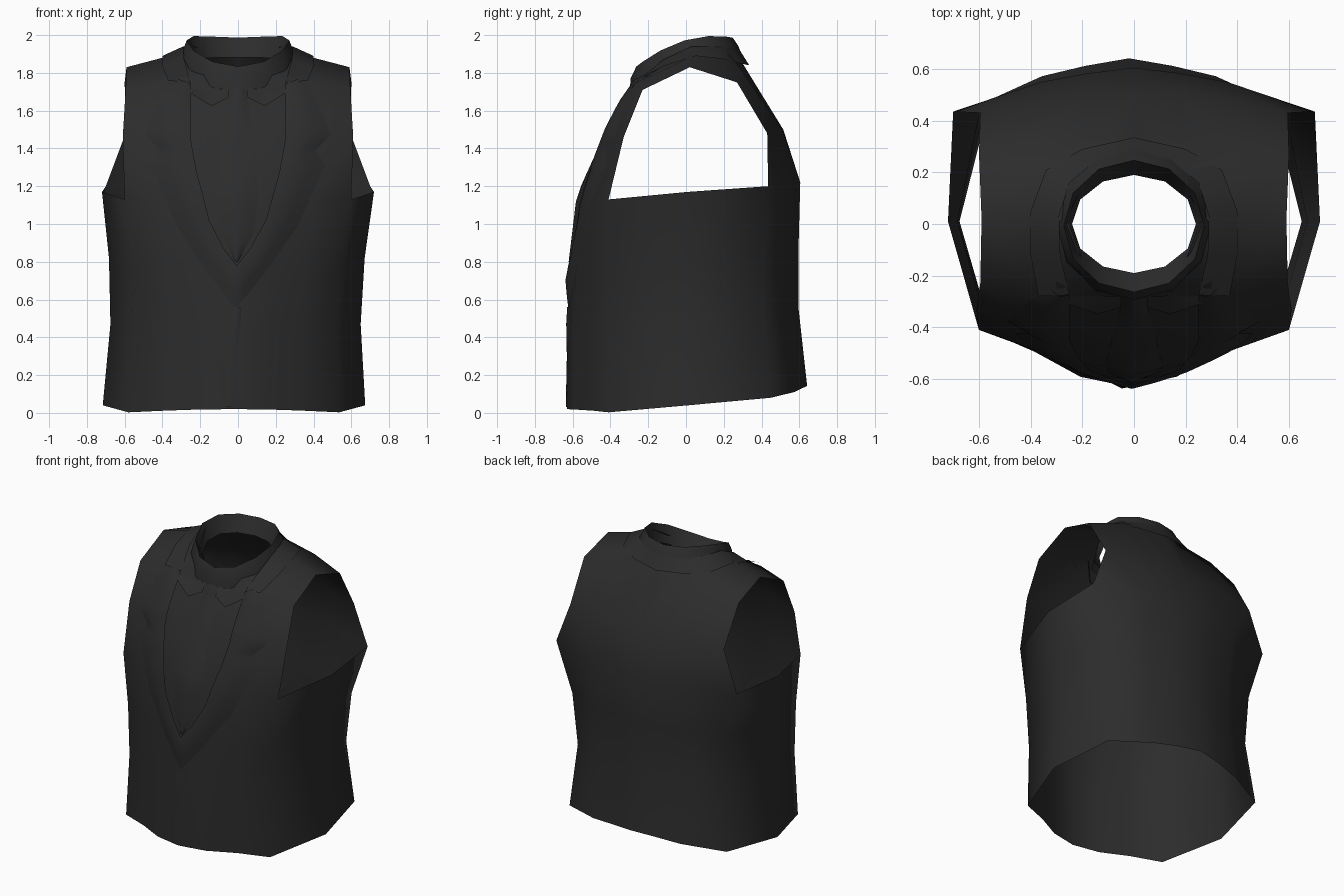
import bpy, bmesh, math
from mathutils import Vector
from mathutils.bvhtree import BVHTree

if "Cube" in bpy.data.objects:
    bpy.data.objects.remove(bpy.data.objects["Cube"])

cloth = bpy.data.materials.new("charcoal cloth")
cloth.diffuse_color = (0.025, 0.025, 0.025, 1)
cloth.use_nodes = True
cloth.node_tree.nodes["Principled BSDF"].inputs["Base Color"].default_value = cloth.diffuse_color


def grid(bm, rows, mirror=True):
    """Skin rows of points with quads, optionally on both sides."""
    for s in ((1, -1) if mirror else (1,)):
        vs = [[bm.verts.new((s * p[0], p[1], p[2])) for p in r] for r in rows]
        for a, b in zip(vs, vs[1:]):
            for i in range(len(a) - 1):
                bm.faces.new((a[i], a[i + 1], b[i + 1], b[i]))


def finish(bm, name, angle=60):
    """Weld, face outwards, add the slight sideways lean and smooth."""
    bmesh.ops.remove_doubles(bm, verts=bm.verts, dist=0.002)
    bmesh.ops.recalc_face_normals(bm, faces=bm.faces)
    centre = Vector((0, 0, 1))
    if sum(f.normal.dot(f.calc_center_median() - centre) * f.calc_area() for f in bm.faces) < 0:
        bmesh.ops.reverse_faces(bm, faces=bm.faces)
    for v in bm.verts:
        v.co.x -= 0.022 * max(0, 1 - v.co.z / 1.15)
    me = bpy.data.meshes.new(name)
    bm.to_mesh(me)
    bm.free()
    ob = bpy.data.objects.new(name, me)
    bpy.context.collection.objects.link(ob)
    me.materials.append(cloth)
    bpy.ops.object.select_all(action='DESELECT')
    ob.select_set(True)
    bpy.context.view_layer.objects.active = ob
    bpy.ops.object.shade_smooth_by_angle(angle=math.radians(angle))
    return ob


# Torso: lower rings from hem to armhole, then front and back yokes
chest = [(0, -.565, 1.15), (.20, -.54, 1.15), (.39, -.485, 1.14), (.60, -.41, 1.13),
         (.72, .01, 1.17), (.70, .435, 1.20), (.36, .55, 1.21), (.18, .583, 1.22), (0, .605, 1.22)]
hem_z = [.02, .018, .012, .003, .04, .08, .11, .13, .142]


def ring(front_x, side_x, back_x, front_y, back_y, t):
    """Chest outline tucked in per column and lowered towards the hem."""
    sx = [front_x] * 4 + [side_x, back_x] + [(1 + back_x) / 2] * 3
    sy = [front_y, front_y - .02, 1.02, 1, 1, back_y - .03, back_y - .02, back_y - .01, back_y]
    return [(x * a, y * b, h + (z - h) * t)
            for (x, y, z), h, a, b in zip(chest, hem_z, sx, sy)]


front_a = [(0, -.405, 1.50), (.18, -.42, 1.50), (.39, -.405, 1.49), (.61, -.33, 1.46)]
front_b = [(0, -.26, 1.77), (.17, -.22, 1.79), (.39, -.27, 1.745), (.595, -.23, 1.71)]
shoulder = [(.26, .02, 1.945), (.40, .02, 1.88), (.59, .02, 1.83)]
back_b = [(0, .26, 1.915), (.17, .21, 1.925), (.39, .29, 1.82), (.60, .27, 1.75)]
back_a = [(0, .515, 1.50), (.18, .51, 1.50), (.37, .485, 1.49), (.595, .43, 1.48)]

bm = bmesh.new()
grid(bm, [ring(.93, .965, .87, 1.115, 1.06, 0), ring(.90, .92, .80, 1.105, .985, .38),
          ring(.93, .94, .85, 1.075, .985, .69), chest])
grid(bm, [chest[:4], front_a, front_b])
grid(bm, [front_b[1:], shoulder, back_b[1:]])
grid(bm, [chest[:4:-1], back_a, back_b])
bm.normal_update()
surface = BVHTree.FromBMesh(bm)
finish(bm, "vest_body", 110)


def drape(x, z, lift):
    """Point lying on the chest at x, z, raised forwards by lift."""
    hit = surface.ray_cast(Vector((x, -2, z)), Vector((0, 1, 0)))[0]
    return (x, (hit.y if hit and hit.y < .1 else -.26) - lift, z)


def draped_strip(name, stations, lifts, mirror=True, cuts=3):
    """Cloth strip between paired (x1, z1, x2, z2) edges, laid on the chest."""
    rows = []
    for a, b in zip(stations, stations[1:]):
        rows += [[p + (q - p) * k / cuts for p, q in zip(a, b)] for k in range(cuts)]
    rows.append(stations[-1])
    n = len(lifts) - 1
    bm = bmesh.new()
    grid(bm, [[drape(r[0] + (r[2] - r[0]) * i / n, r[1] + (r[3] - r[1]) * i / n, lifts[i])
               for i in range(n + 1)] for r in rows], mirror)
    return finish(bm, name)


# Notched lapels meeting in a V
draped_strip("lapels", [(.25, 1.74, .37, 1.79), (.25, 1.60, .43, 1.62), (.25, 1.45, .49, 1.47),
                        (.235, 1.36, .41, 1.39), (.22, 1.28, .46, 1.31), (.15, 1.02, .32, .99),
                        (.07, .87, .15, .74), (0, .78, 0, .55)],
             [.015, .026, .016, .003])

# Cravat: knot and hanging blade
draped_strip("cravat", [(-.04, 1.75, .04, 1.75), (-.05, 1.66, .05, 1.66), (-.085, 1.45, .085, 1.45),
                        (-.11, 1.2, .11, 1.2), (-.09, .96, .09, .96), (-.005, .80, .005, .80)],
             [.003, .011, .014, .011, .003], mirror=False)

# Pointed shirt wings either side of the knot
draped_strip("shirt_wings", [(.05, 1.72, .05, 1.67), (.14, 1.71, .14, 1.625),
                             (.20, 1.71, .20, 1.66), (.26, 1.72, .26, 1.70)],
             [.004, .012, .018], cuts=1)


# Folded shirt collar, sloping down to the front
def collar_ring(rx, ry, cy, a, b, c):
    pts = []
    for i in range(13):
        t = math.tau * i / 12
        y = ry * math.sin(t)
        pts.append((rx * math.cos(t), y + cy, a + b * y + c * y * y))
    return pts


bm = bmesh.new()
grid(bm, [collar_ring(.30, .305, .005, 1.905, .31, -1.5),
          collar_ring(.287, .285, -.008, 1.93, .30, -.9),
          collar_ring(.272, .255, -.008, 1.972, .30, -.95),
          collar_ring(.24, .19, 0, 1.85, .37, -1.1)], mirror=False)
finish(bm, "shirt_collar", 80)

# Outer collar wrapping the back of the neck
inner = [(.25, -.275, 1.745), (.285, -.12, 1.87), (.29, .03, 1.94), (.25, .16, 1.94),
         (.14, .25, 1.93), (0, .285, 1.92)]
outer = [(.37, -.28, 1.76), (.40, -.12, 1.835), (.40, .05, 1.89), (.34, .21, 1.872),
         (.20, .29, 1.85), (0, .335, 1.84)]
bm = bmesh.new()
grid(bm, [inner, outer])
finish(bm, "outer_collar")

# Overlapping front edge below the lapels
draped_strip("front_overlap", [(-.01, .56, .03, .56), (-.08, .3, .01, .3), (-.06, .03, .01, .03)],
             [.002, .012, .002], mirror=False)
